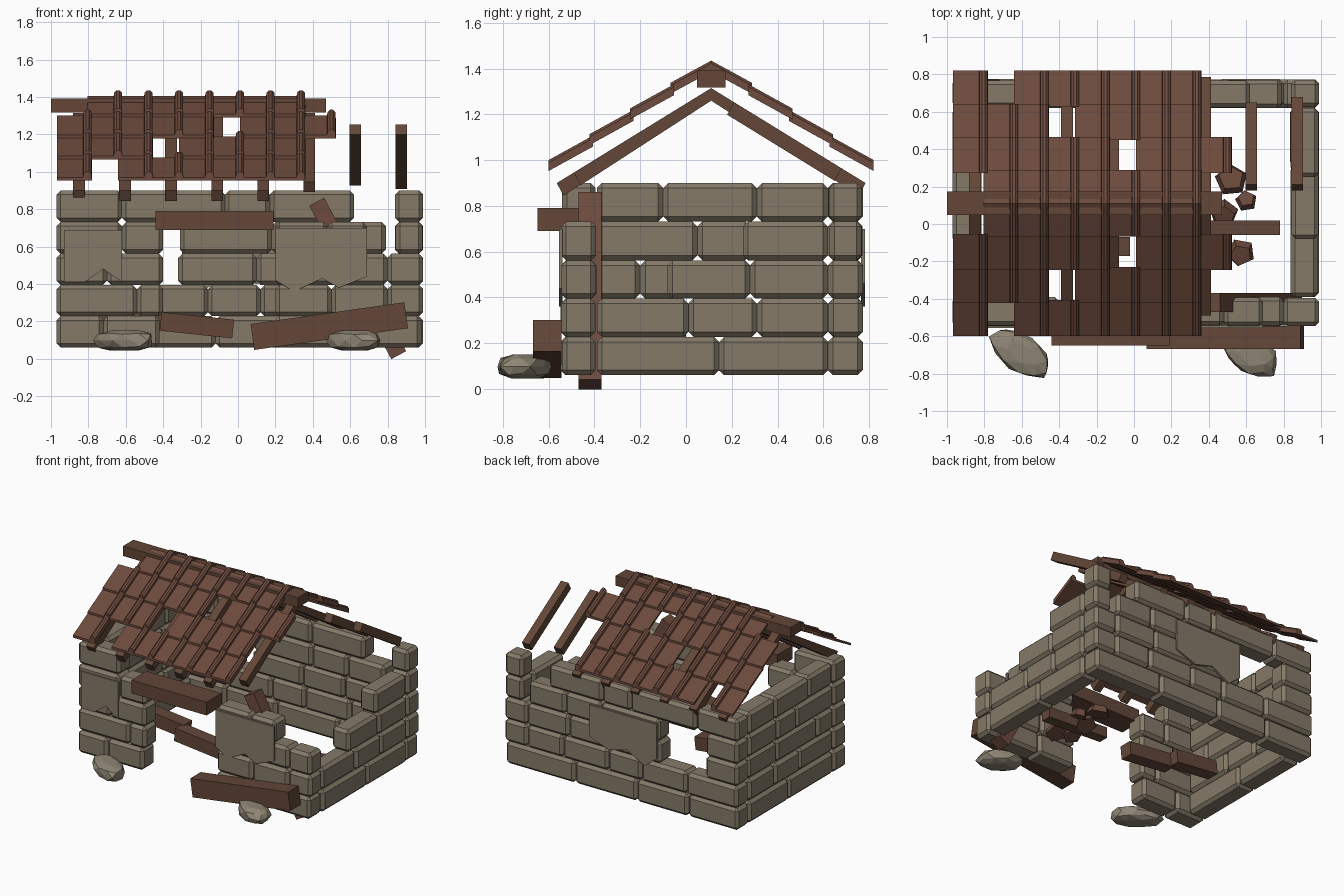
import bpy, bmesh, math, random
from mathutils import Matrix, Vector

random.seed(4)
if "Cube" in bpy.data.objects:
    bpy.data.objects.remove(bpy.data.objects["Cube"], do_unlink=True)


def material(name, color):
    m = bpy.data.materials.new(name)
    m.use_nodes = True
    m.diffuse_color = (*color, 1)
    m.node_tree.nodes["Principled BSDF"].inputs["Base Color"].default_value = (*color, 1)
    return m


STONE = material("weathered stone", (0.235, 0.195, 0.14))
BOULDER = material("pale boulder", (0.27, 0.235, 0.175))
WOOD = material("old wood", (0.125, 0.062, 0.04))
CLAY = material("clay tile", (0.15, 0.068, 0.046))


def finish(name, bm, mat):
    bmesh.ops.recalc_face_normals(bm, faces=bm.faces)
    me = bpy.data.meshes.new(name)
    bm.to_mesh(me)
    bm.free()
    me.materials.append(mat)
    ob = bpy.data.objects.new(name, me)
    bpy.context.collection.objects.link(ob)
    return ob


def add_box(bm, lo, hi, bevel=0.0):
    lo, hi = Vector(lo), Vector(hi)
    part = bmesh.new()
    bmesh.ops.create_cube(part, size=1, matrix=Matrix.Translation((lo + hi) / 2)
                          @ Matrix.Diagonal((*(hi - lo), 1)))
    if bevel:
        bmesh.ops.bevel(part, geom=part.edges[:], offset=bevel, segments=1,
                        affect='EDGES', clamp_overlap=True)
    me = bpy.data.meshes.new("part")
    part.to_mesh(me)
    part.free()
    bm.from_mesh(me)
    bpy.data.meshes.remove(me)


def plank(name, center, size, tilt=0.0, turn=0.0, mat=WOOD):
    bm = bmesh.new()
    half = Vector(size) / 2
    add_box(bm, -half, half)
    bm.transform(Matrix.Translation(center) @ Matrix.Rotation(turn, 4, 'Z')
                 @ Matrix.Rotation(tilt, 4, 'Y'))
    return finish(name, bm, mat)


def prism(bm, pts_a, pts_b):
    a = [bm.verts.new(p) for p in pts_a]
    b = [bm.verts.new(p) for p in pts_b]
    bm.faces.new(a)
    bm.faces.new(b[::-1])
    for i in range(len(a)):
        j = (i + 1) % len(a)
        bm.faces.new((a[i], b[i], b[j], a[j]))


# Stone walls: each course lists runs of joint positions
COURSE = [0.06, 0.228, 0.395, 0.562, 0.732, 0.9]


def wall(name, axis, lo, hi, courses):
    bm = bmesh.new()
    for row, runs in enumerate(courses):
        for run in runs:
            for a, b in zip(run, run[1:]):
                i, o = lo + random.uniform(0, 0.008), hi - random.uniform(0, 0.008)
                z0, z1 = COURSE[row], COURSE[row + 1]
                if axis == 'X':
                    add_box(bm, (a, i, z0), (b, o, z1), 0.022)
                else:
                    add_box(bm, (i, a, z0), (o, b, z1), 0.022)
    return finish(name, bm, STONE)


wall("front_wall", 'X', -0.55, -0.39, [
    [(-0.97, -0.72, -0.42), (0.2, 0.52, 0.98)],
    [(-0.97, -0.54, -0.4), (0.2, 0.5, 0.8, 0.99)],
    [(-0.97, -0.7, -0.4), (0.2, 0.52, 0.8, 0.99)],
    [(-0.97, -0.62, -0.4), (0.2, 0.48, 0.69)],
    [(-0.97, -0.62)]])
wall("back_wall", 'X', 0.62, 0.775, [
    [(-0.97, -0.55, -0.12, 0.4, 0.98)],
    [(-0.97, -0.54, -0.16, 0.12, 0.5, 0.8, 0.99)],
    [(-0.97, -0.7), (-0.32, 0.1, 0.45, 0.8, 0.99)],
    [(-0.97, -0.7), (-0.31, 0.18, 0.48, 0.79), (0.84, 0.99)],
    [(-0.97, -0.62, -0.07, 0.17, 0.62), (0.84, 0.99)]])
wall("left_wall", 'Y', 0.835, 0.99, [
    [(-0.39, 0.145, 0.62)],
    [(-0.39, 0.01, 0.31, 0.62)],
    [(-0.08, 0.28, 0.62)],
    [(0.25, 0.62)],
    []])
wall("right_wall", 'Y', -0.97, -0.815, [
    [(-0.39, 0.145, 0.62)],
    [(-0.39, 0.01, 0.31, 0.62)],
    [(-0.39, -0.2, 0.28, 0.62)],
    [(-0.39, 0.05, 0.28, 0.62)],
    [(-0.39, -0.1, 0.31, 0.62)]])


# Remaining plaster patches with ragged lower edges
def plaster(name, outline, y0, y1):
    bm = bmesh.new()
    prism(bm, [(x, y0, z) for x, z in outline], [(x, y1, z) for x, z in outline])
    return finish(name, bm, STONE)


plaster("front_plaster_small", [(-0.93, 0.69), (-0.62, 0.69), (-0.62, 0.41), (-0.72, 0.48),
                                (-0.82, 0.41), (-0.93, 0.41)], -0.556, -0.54)
plaster("front_plaster_large", [(0.2, 0.7), (0.69, 0.7), (0.69, 0.44), (0.54, 0.38),
                                (0.45, 0.43), (0.3, 0.36), (0.2, 0.42)], -0.556, -0.54)
plaster("back_plaster", [(0.27, 0.7), (-0.3, 0.7), (-0.3, 0.44), (-0.2, 0.36),
                         (-0.05, 0.44), (0.1, 0.4), (0.27, 0.46)], 0.765, 0.782)

# Roof tiles: flat pan with a raised rib on one edge
RIDGE_Y, SLOPE, STEP, PITCH = 0.11, 0.634, 0.1775, 0.163
PROFILE = [(0, 0), (0, 0.018), (0.14, 0.018), (0.143, 0.036), (0.155, 0.048),
           (0.172, 0.048), (0.184, 0.036), (0.187, 0)]
MISSING_FRONT = {(0, 0), (1, 3), (3, 2), (5, 1), (8, 0), (8, 2), (8, 3)}
MISSING_BACK = {(0, 0), (1, 3), (3, 2), (5, 1), (8, 0), (8, 2), (8, 3)}


def tile_section(x, side, d, lift):
    return [(x + u, RIDGE_Y + side * d, 1.387 - SLOPE * d + lift + h) for u, h in PROFILE]


for side, missing, name in ((-1, MISSING_FRONT, "front_roof_tiles"),
                            (1, MISSING_BACK, "back_roof_tiles")):
    bm = bmesh.new()
    for col in range(9):
        for row in range(4):
            if (col, row) in missing:
                continue
            x = -0.968 + PITCH * col
            top = max(0, row * STEP - 0.015)
            prism(bm, tile_section(x, side, top, 0),
                  tile_section(x, side, (row + 1) * STEP, 0.016))
    finish(name, bm, CLAY)

# Ridge beam and rafters
plank("ridge_beam", (-0.265, RIDGE_Y, 1.355), (1.47, 0.125, 0.075))


def rafter(name, x, side, d0, d1):
    bm = bmesh.new()
    w = 0.031

    def end(d, shift):
        return [(x + dx, RIDGE_Y + side * (d + k * shift), 1.315 - 0.615 * d - k * 0.055)
                for dx, k in ((-w, 0), (w, 0), (w, 1), (-w, 1))]
    prism(bm, end(d0, 0 if d0 == 0 else -0.03), end(d1, -0.03))
    return finish(name, bm, WOOD)


for i in range(8):
    x = -0.85 + 0.246 * i
    broken = i > 5
    start, stop = (0.1, (0.54, 0.57)[i - 6]) if broken else (0, 0.675)
    rafter("back_rafter", x, 1, start, stop)
    if not broken:
        rafter("front_rafter", x, -1, 0, 0.6 if i == 5 else 0.675)

# Loose and fallen planks
plank("door_lintel", (-0.125, -0.56, 0.74), (0.63, 0.18, 0.1))
plank("fallen_front_beam", (0.488, -0.607, 0.175), (0.83, 0.125, 0.14), tilt=-0.14)
plank("leaning_plank", (0.64, -0.42, 0.43), (0.93, 0.1, 0.09), tilt=1.08, mat=CLAY)
plank("broken_plank_a", (-0.22, -0.12, 0.18), (0.39, 0.1, 0.1), tilt=0.105)
plank("broken_plank_b", (-0.57, -0.05, 0.22), (0.36, 0.1, 0.1), tilt=0.105)
plank("fallen_inner_beam", (0.52, -0.02, 0.12), (0.52, 0.08, 0.08), tilt=0.05)

# Broken tile shards on the floor
for x, y, r in ((0.52, 0.24, 0.09), (0.6, 0.13, 0.06), (0.57, -0.16, 0.08),
                (0.48, 0.05, 0.08), (0.46, -0.12, 0.07)):
    bm = bmesh.new()
    bmesh.ops.create_cone(bm, cap_ends=True, segments=5, radius1=r, radius2=r * 0.75, depth=0.05)
    bm.transform(Matrix.Translation((x, y, 0.11)) @ Matrix.Rotation(random.uniform(-0.4, 0.4), 4, 'X')
                 @ Matrix.Rotation(random.uniform(0, 3), 4, 'Z'))
    finish("tile_shard", bm, CLAY)

# Boulders beside the front wall
for x, y, length, angle in ((-0.605, -0.69, 0.185, -0.65), (0.625, -0.7, 0.165, -0.55)):
    bm = bmesh.new()
    bmesh.ops.create_icosphere(bm, subdivisions=2, radius=1)
    for v in bm.verts:
        v.co *= random.uniform(0.9, 1.08)
        v.co.z = max(-0.75, min(0.75, v.co.z))
    bm.transform(Matrix.Translation((x, y, 0.098)) @ Matrix.Rotation(angle, 4, 'Z')
                 @ Matrix.Diagonal((length, 0.1, 0.07, 1)))
    finish("boulder", bm, BOULDER)
